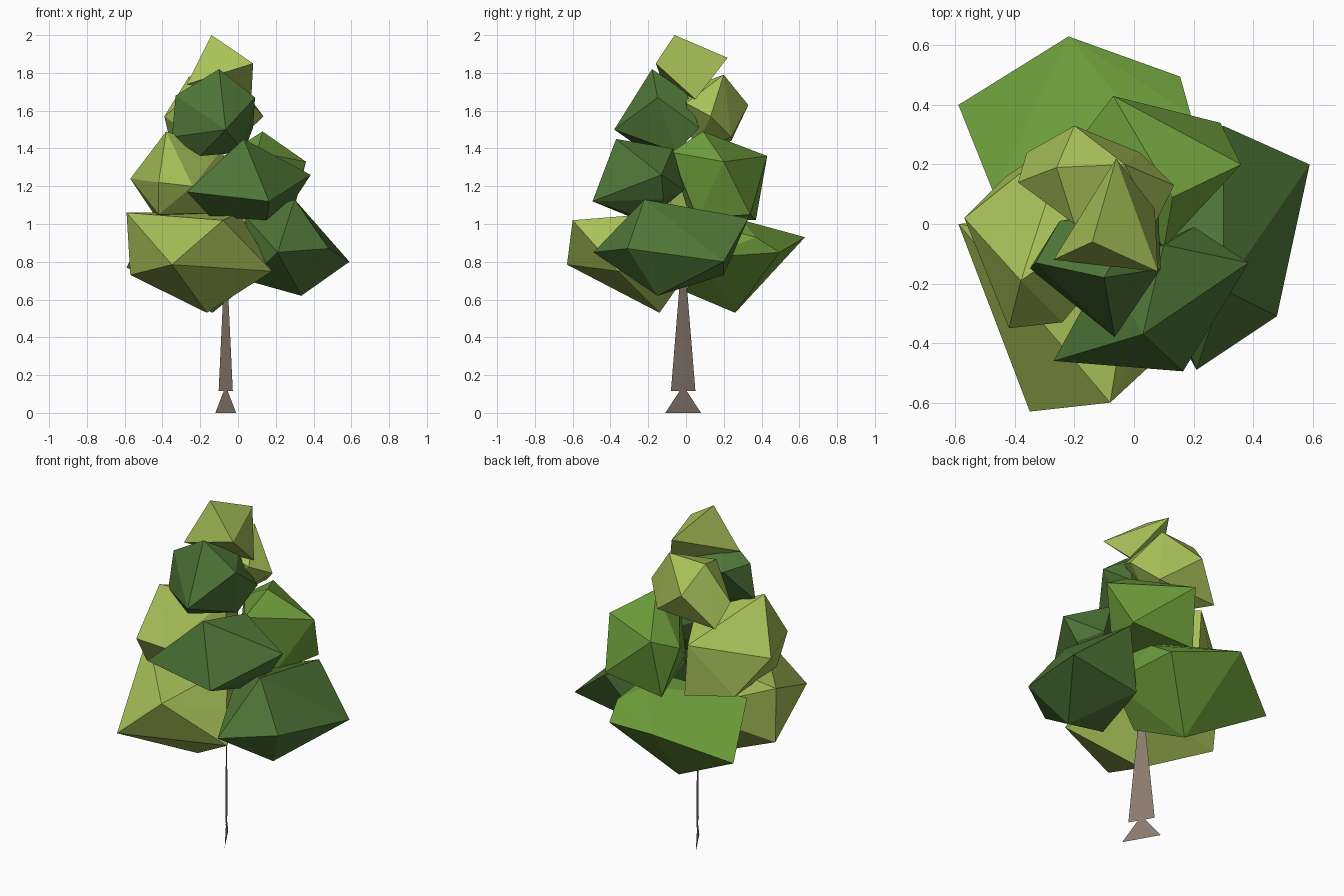
import bpy, bmesh
from mathutils import Vector


def material(name, rgb):
    m = bpy.data.materials.new(name)
    m.diffuse_color = (*rgb, 1)
    return m


OLIVE = material("olive_leaf", (0.40, 0.54, 0.10))
DARK = material("dark_leaf", (0.077, 0.18, 0.038))
BRIGHT = material("bright_leaf", (0.16, 0.35, 0.045))
BARK = material("bark", (0.26, 0.20, 0.16))


def finish(bm, name, mat):
    me = bpy.data.meshes.new(name)
    bm.to_mesh(me)
    bm.free()
    me.materials.append(mat)
    bpy.context.collection.objects.link(bpy.data.objects.new(name, me))


def clump(name, mat, *corners):
    """Faceted leaf clump: convex hull around a few corner points."""
    bm = bmesh.new()
    for c in corners:
        bm.verts.new(c)
    bmesh.ops.convex_hull(bm, input=bm.verts)
    bmesh.ops.delete(bm, geom=[v for v in bm.verts if not v.link_faces], context='VERTS')
    bmesh.ops.recalc_face_normals(bm, faces=bm.faces)
    finish(bm, name, mat)


# Trunk: flat card standing diagonally, with a separate root flare
centre, along = Vector((-0.065, -0.015, 0)), Vector((0.5, -0.866, 0))
bm = bmesh.new()
for z0, w0, z1, w1 in ((0, 0.11, 0.125, 0.014), (0.115, 0.075, 0.75, 0.015)):
    bm.faces.new([bm.verts.new(centre + along * w + Vector((0, 0, z)))
                  for z, w in ((z0, -w0), (z0, w0), (z1, w1), (z1, -w1))])
finish(bm, "trunk", BARK)

# Bottom tier
clump("bottom_olive_clump", OLIVE,
      (-0.35, -0.63, 0.785), (-0.08, -0.60, 1.02), (-0.165, -0.14, 0.53), (-0.59, 0, 1.06),
      (-0.57, -0.02, 0.73), (0.18, -0.36, 0.75), (0.10, -0.25, 0.90), (0, -0.10, 1.06),
      (0, 0.05, 0.80))
clump("bottom_dark_clump", DARK,
      (0.59, 0.20, 0.80), (0.48, -0.31, 0.87), (0.21, -0.49, 0.85), (0.30, -0.22, 1.13),
      (0.335, -0.15, 0.62), (0.30, 0.33, 1.03), (0.05, -0.20, 0.70), (0.15, 0.20, 0.73),
      (0.04, -0.05, 1.04))
clump("bottom_bright_clump", BRIGHT,
      (-0.22, 0.63, 0.93), (-0.59, 0.40, 0.77), (-0.135, 0.26, 0.53), (0.155, 0.495, 0.85),
      (0.19, 0.37, 0.93), (-0.47, 0.10, 1.01), (0, 0, 0.64), (0.05, 0.30, 1.02),
      (0.22, 0.08, 0.82), (0.15, 0.10, 1.0))

# Middle tier
clump("middle_olive_clump", OLIVE,
      (-0.38, -0.19, 1.49), (-0.42, -0.35, 1.22), (-0.57, 0.02, 1.24), (-0.43, 0.16, 1.03),
      (-0.20, 0.30, 1.03), (-0.22, 0.30, 1.33), (-0.42, -0.25, 1.05), (-0.24, -0.33, 1.20),
      (-0.05, -0.10, 1.06), (-0.08, 0.02, 1.40))
clump("middle_dark_clump", DARK,
      (0.03, -0.37, 1.45), (-0.27, -0.46, 1.17), (0.385, -0.13, 1.26), (0.165, -0.495, 1.12),
      (0.10, -0.07, 1.40), (0.15, -0.20, 1.02), (-0.15, -0.30, 1.04), (0.30, -0.12, 1.13),
      (0.20, -0.01, 1.18), (-0.10, -0.15, 1.30))
clump("middle_bright_clump", BRIGHT,
      (0.36, 0.20, 1.33), (0.29, 0.34, 1.05), (0.13, 0.09, 1.49), (-0.07, 0.43, 1.36),
      (-0.10, 0.37, 1.02), (-0.17, 0.30, 1.30), (0.20, 0.06, 1.03), (0.10, -0.08, 1.38),
      (0, 0, 1.10))

# Upper tier
clump("upper_dark_clump", DARK,
      (-0.10, -0.18, 1.82), (-0.065, -0.38, 1.50), (0.09, -0.15, 1.67), (-0.33, -0.13, 1.68),
      (-0.35, -0.15, 1.46), (0.08, 0.07, 1.51), (-0.25, 0.01, 1.66), (-0.20, -0.18, 1.36),
      (0, 0, 1.70), (0.03, -0.05, 1.38))
clump("upper_olive_clump", OLIVE,
      (-0.20, 0.33, 1.63), (0.135, 0.13, 1.57), (-0.39, 0.14, 1.57), (-0.26, 0.19, 1.78),
      (-0.03, 0.20, 1.79), (-0.36, 0.24, 1.44), (0.02, 0.24, 1.46), (0.07, 0, 1.64),
      (-0.12, 0.04, 1.38), (-0.20, 0, 1.72))

# Crown tip
clump("crown_tip", OLIVE,
      (-0.14, -0.06, 2.0), (0.08, -0.16, 1.85), (-0.27, -0.12, 1.74), (-0.06, 0.22, 1.88),
      (0.07, 0.05, 1.66))
